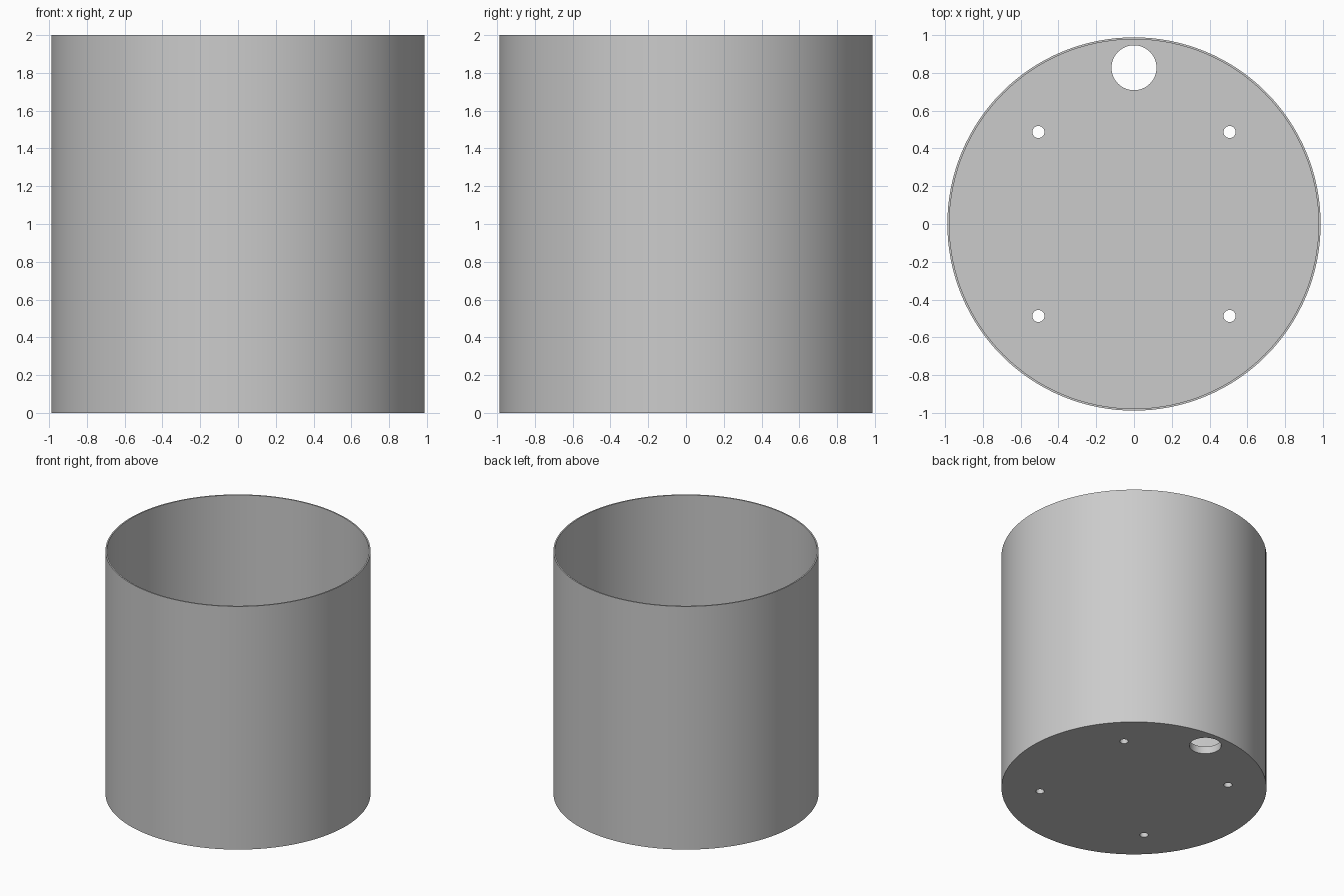
import bpy, bmesh, math
from mathutils import Matrix, Vector

cube = bpy.data.objects.get("Cube")
if cube:
    bpy.data.objects.remove(cube, do_unlink=True)

HEIGHT, RADIUS, WALL, FLOOR = 2.0, 0.988, 0.011, 0.06
SEGMENTS = 128

grey = bpy.data.materials.new("light grey")
grey.use_nodes = True
colour = (0.6, 0.6, 0.6, 1)
grey.diffuse_color = colour
grey.node_tree.nodes["Principled BSDF"].inputs["Base Color"].default_value = colour


def add_object(name, bm):
    bmesh.ops.recalc_face_normals(bm, faces=bm.faces[:])
    mesh = bpy.data.meshes.new(name)
    bm.to_mesh(mesh)
    bm.free()
    mesh.materials.append(grey)
    obj = bpy.data.objects.new(name, mesh)
    bpy.context.collection.objects.link(obj)
    return obj


# Open cylindrical cup: rings from outer base, over the rim, to the inner floor
bm = bmesh.new()
inner = RADIUS - WALL
profile = [(RADIUS, 0), (RADIUS, HEIGHT), (inner, HEIGHT), (inner, FLOOR)]
rings = []
for r, z in profile:
    rings.append([bm.verts.new((r * math.cos(a), r * math.sin(a), z))
                  for a in (math.tau * i / SEGMENTS for i in range(SEGMENTS))])
for low, high in zip(rings, rings[1:]):
    for i in range(SEGMENTS):
        j = (i + 1) % SEGMENTS
        bm.faces.new((low[i], low[j], high[j], high[i]))
bm.faces.new(rings[0])
bm.faces.new(rings[-1])
cup = add_object("cup", bm)

# Floor holes: one cable hole at the back and four screw holes
holes = [(0, 0.827, 0.119, 64)]
holes += [(sx * 0.506, sy * 0.487, 0.032, 32) for sx in (-1, 1) for sy in (-1, 1)]
bm = bmesh.new()
for x, y, r, n in holes:
    bmesh.ops.create_cone(bm, cap_ends=True, segments=n, radius1=r, radius2=r,
                          depth=0.4, matrix=Matrix.Translation(Vector((x, y, 0))))
cutter = add_object("hole_cutter", bm)
cutter.hide_render = True

# Cut the holes, then drop the cutter
cut = cup.modifiers.new("floor holes", 'BOOLEAN')
cut.operation = 'DIFFERENCE'
cut.solver = 'EXACT'
cut.object = cutter
bpy.context.view_layer.objects.active = cup
cup.select_set(True)
bpy.ops.object.modifier_apply(modifier=cut.name)
bpy.data.objects.remove(cutter, do_unlink=True)

bpy.ops.object.shade_smooth_by_angle(angle=math.radians(30))
